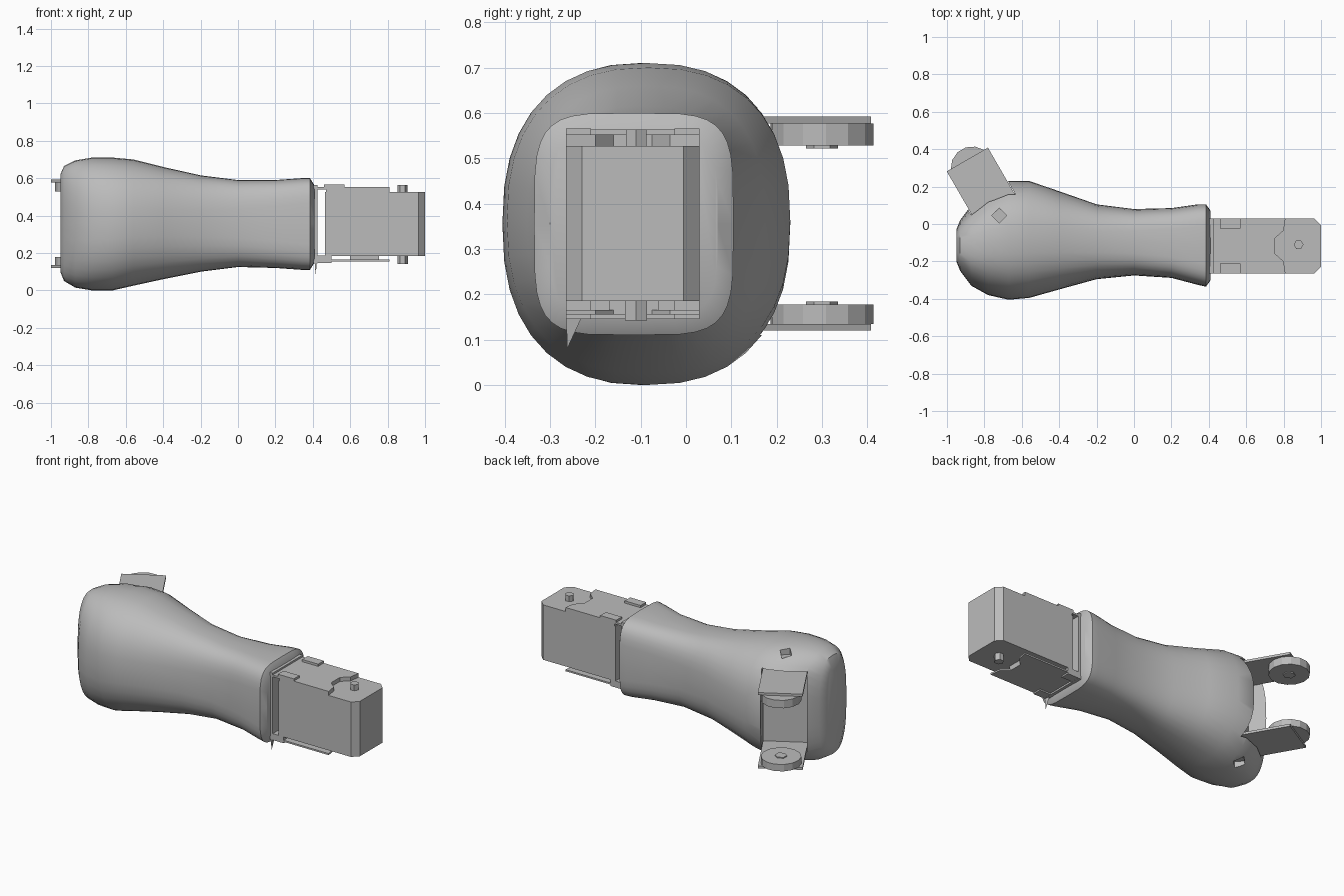
import bpy, bmesh, math
from mathutils import Matrix, Vector

cube = bpy.data.objects.get("Cube")
if cube:
    bpy.data.objects.remove(cube)

grey = bpy.data.materials.new("grey plastic")
grey.use_nodes = True
COLOUR = (0.5, 0.5, 0.5, 1)
grey.diffuse_color = COLOUR
grey.node_tree.nodes["Principled BSDF"].inputs["Base Color"].default_value = COLOUR

# Local frame of the angled bracket: local +y points out of the pocket
ANGLED = Matrix.Translation((-0.715, 0.04, 0)) @ Matrix.Rotation(math.radians(30), 4, 'Z')


def finish(name, bm, frame=None):
    if frame:
        bm.transform(frame)
    bmesh.ops.recalc_face_normals(bm, faces=bm.faces)
    mesh = bpy.data.meshes.new(name)
    bm.to_mesh(mesh)
    bm.free()
    mesh.materials.append(grey)
    obj = bpy.data.objects.new(name, mesh)
    bpy.context.collection.objects.link(obj)
    return obj


def prism(name, outline, z0, z1, frame=None):
    """Extrude an xy outline from z0 to z1."""
    bm = bmesh.new()
    face = bm.faces.new([bm.verts.new((x, y, z0)) for x, y in outline])
    out = bmesh.ops.extrude_face_region(bm, geom=[face])
    moved = [v for v in out["geom"] if isinstance(v, bmesh.types.BMVert)]
    bmesh.ops.translate(bm, verts=moved, vec=(0, 0, z1 - z0))
    return finish(name, bm, frame)


def box(name, x0, x1, y0, y1, z0, z1, frame=None):
    return prism(name, [(x0, y0), (x1, y0), (x1, y1), (x0, y1)], z0, z1, frame)


def disc(name, x, y, r, z0, z1, sides, frame=None):
    ring = [(x + r * math.cos(math.tau * i / sides), y + r * math.sin(math.tau * i / sides))
            for i in range(sides)]
    return prism(name, ring, z0, z1, frame)


def cut(target, cutter):
    mod = target.modifiers.new("cut", 'BOOLEAN')
    mod.operation = 'DIFFERENCE'
    mod.solver = 'EXACT'
    mod.object = cutter
    bpy.context.view_layer.objects.active = target
    bpy.ops.object.modifier_apply(modifier=mod.name)
    bpy.data.objects.remove(cutter)


# Limb shell: rounded sections (x, y min, y max, z min, z max, squareness)
SECTIONS = [
    (-0.95, -0.20, -0.03, 0.10, 0.62, 3), (-0.93, -0.25, 0.02, 0.05, 0.665, 2.8),
    (-0.87, -0.33, 0.10, 0.015, 0.695, 2.5), (-0.78, -0.38, 0.18, 0.0, 0.71, 2.4),
    (-0.67, -0.405, 0.23, 0.0, 0.71, 2.4), (-0.56, -0.395, 0.23, 0.025, 0.70, 2.4),
    (-0.40, -0.35, 0.175, 0.06, 0.66, 2.5), (-0.20, -0.295, 0.105, 0.10, 0.615, 2.8),
    (0.0, -0.275, 0.08, 0.125, 0.59, 3.2), (0.2, -0.288, 0.085, 0.12, 0.59, 3.8),
    (0.34, -0.325, 0.105, 0.11, 0.60, 4.2), (0.385, -0.335, 0.105, 0.11, 0.60, 4.5),
    (0.41, -0.30, 0.07, 0.15, 0.56, 4.5)]
SIDES = 36
bm = bmesh.new()
rings = []
for x, y0, y1, z0, z1, n in SECTIONS:
    ring = []
    for i in range(SIDES):
        a = math.tau * i / SIDES
        c, s = math.cos(a), math.sin(a)
        ring.append(bm.verts.new((
            x,
            (y0 + y1) / 2 + (y1 - y0) / 2 * math.copysign(abs(c) ** (2 / n), c),
            (z0 + z1) / 2 + (z1 - z0) / 2 * math.copysign(abs(s) ** (2 / n), s))))
    rings.append(ring)
for a, b in zip(rings, rings[1:]):
    for i in range(SIDES):
        j = (i + 1) % SIDES
        bm.faces.new((a[i], a[j], b[j], b[i]))
bm.faces.new(rings[0])
bm.faces.new(rings[-1])
shell = finish("limb_shell", bm)

# Pocket for the angled bracket and small screw recesses above and below
cut(shell, box("pocket_cutter", -0.13, 0.13, 0.0, 0.6, 0.11, 0.61, ANGLED))
for z0, z1 in ((0.66, 0.8), (-0.1, 0.05)):
    cut(shell, disc("recess_cutter", -0.72, 0.045, 0.04, z0, z1, 4))
bpy.ops.object.select_all(action='DESELECT')
shell.select_set(True)
bpy.context.view_layer.objects.active = shell
bpy.ops.object.shade_smooth_by_angle(angle=math.radians(35))

# Angled U bracket with horn discs
box("angled_bracket_wall", -0.127, 0.127, 0.0, 0.015, 0.12, 0.592, ANGLED)
for side, z0, z1, d0, d1 in (("upper", 0.577, 0.592, 0.528, 0.577),
                             ("lower", 0.12, 0.135, 0.135, 0.178)):
    box(side + "_bracket_arm", -0.127, 0.127, 0.0, 0.352, z0, z1, ANGLED)
    disc(side + "_horn_disc", 0.0, 0.30, 0.115, d0, d1, 14, ANGLED)
    disc(side + "_horn_hub", 0.0, 0.30, 0.035, d0 - 0.006, d1 + 0.006, 6, ANGLED)

# Motor block with chamfered outer corners
Y0, Y1, C = -0.265, 0.03, 0.036
prism("motor_block", [(0.465, Y0), (1 - C, Y0), (1, Y0 + C), (1, Y1 - C), (1 - C, Y1), (0.465, Y1)],
      0.185, 0.527)

# Straight U bracket around the motor, with notched arm ends
box("straight_bracket_wall", 0.405, 0.425, Y0, Y1, 0.145, 0.563)
notched = [(0.41, Y0), (0.81, Y0), (0.80, -0.20), (0.755, -0.16), (0.755, -0.075),
           (0.80, -0.035), (0.81, Y1), (0.41, Y1)]
prism("upper_motor_arm", notched, 0.54, 0.552)
prism("upper_motor_cover", [(max(x, 0.47), y) for x, y in notched], 0.527, 0.541)
prism("lower_motor_arm", notched, 0.155, 0.165)
box("lower_motor_cover", 0.60, 0.755, -0.17, -0.06, 0.163, 0.186)
for side, y in (("right", Y0), ("left", Y1 - 0.055)):
    box(side + "_upper_tab", 0.46, 0.57, y, y + 0.055, 0.55, 0.566)
    box(side + "_lower_tab", 0.42, 0.50, y, y + 0.055, 0.146, 0.186)

# Pivot screws
disc("upper_pivot_screw", 0.88, -0.11, 0.026, 0.52, 0.563, 6)
disc("lower_pivot_screw", 0.88, -0.11, 0.028, 0.142, 0.19, 6)

# Pointed latch beneath the bracket
bm = bmesh.new()
base = [bm.verts.new(p) for p in ((0.408, Y0, 0.18), (0.425, Y0, 0.18), (0.415, Y0 + 0.04, 0.16))]
tip = bm.verts.new((0.415, Y0 + 0.003, 0.08))
bm.faces.new(base)
for i in range(3):
    bm.faces.new((base[i], base[(i + 1) % 3], tip))
finish("pointed_latch", bm)
